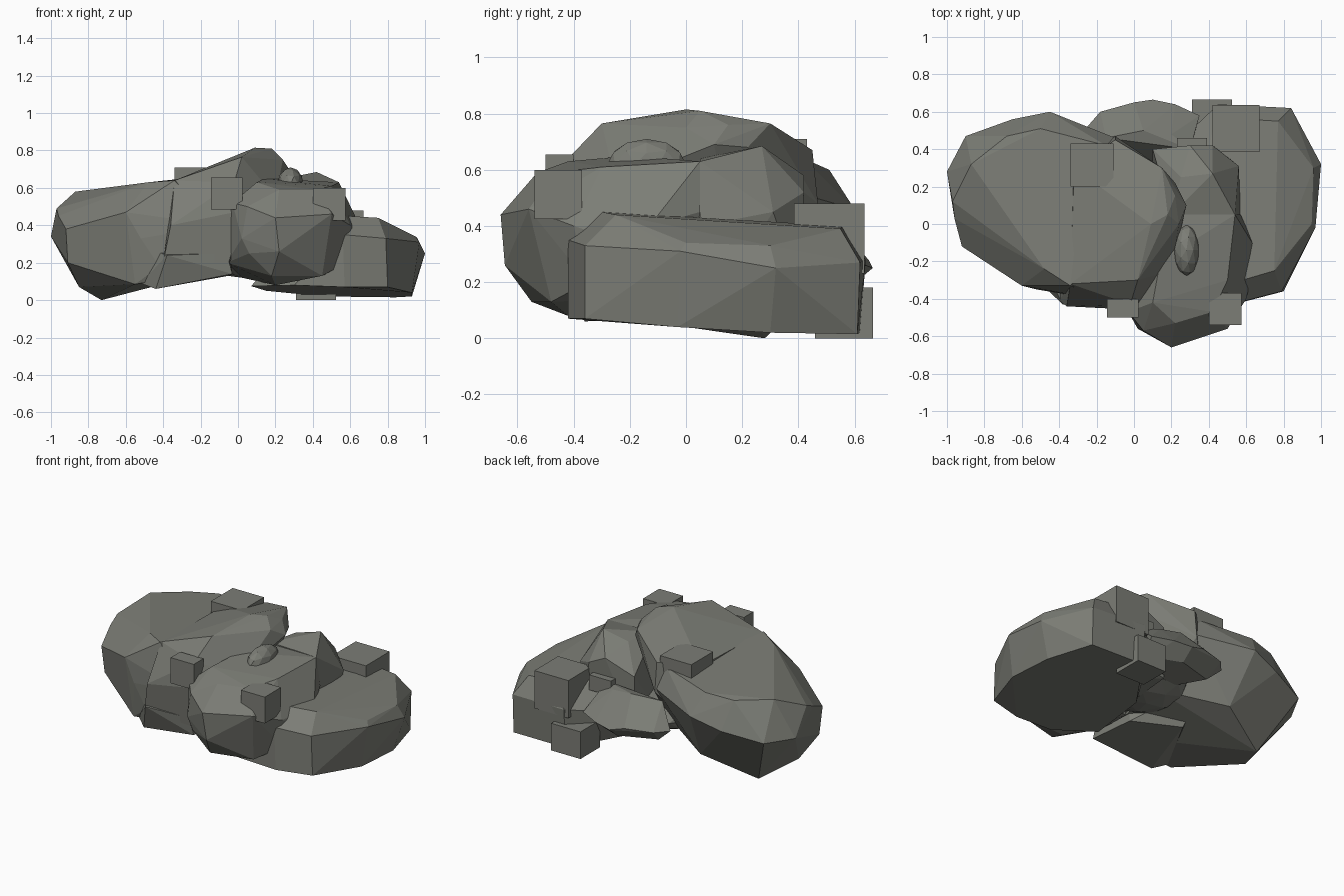
import bpy
import bmesh
from mathutils import Vector

default_cube = bpy.data.objects.get("Cube")
if default_cube:
    bpy.data.objects.remove(default_cube, do_unlink=True)

# One stone colour for the whole pile
stone = bpy.data.materials.new("stone_grey")
stone.use_nodes = True
stone_colour = (0.2, 0.205, 0.18, 1)
stone.diffuse_color = stone_colour
shader = next(node for node in stone.node_tree.nodes if node.type == "BSDF_PRINCIPLED")
shader.inputs["Base Color"].default_value = stone_colour
shader.inputs["Roughness"].default_value = 0.9


def finish(name, bm):
    """Turn a bmesh into a flat shaded stone object."""
    bmesh.ops.recalc_face_normals(bm, faces=bm.faces)
    mesh = bpy.data.meshes.new(name)
    bm.to_mesh(mesh)
    bm.free()
    mesh.materials.append(stone)
    obj = bpy.data.objects.new(name, mesh)
    bpy.context.scene.collection.objects.link(obj)
    return obj


def rock(name, crown, waist, foot):
    """Wrap a chiselled boulder around its top, middle and bottom outlines."""
    bm = bmesh.new()
    for point in crown + waist + foot:
        bm.verts.new(point)
    hull = bmesh.ops.convex_hull(bm, input=bm.verts)
    loose = set(hull["geom_interior"]) | set(hull["geom_unused"])
    bmesh.ops.delete(
        bm,
        geom=[item for item in loose if isinstance(item, bmesh.types.BMVert)],
        context="VERTS",
    )
    bmesh.ops.dissolve_limit(bm, angle_limit=0.06, verts=bm.verts, edges=bm.edges)
    return finish(name, bm)


def pebble(name, centre, size):
    """A small faceted lump filling a gap between the boulders."""
    bm = bmesh.new()
    bmesh.ops.create_icosphere(bm, subdivisions=2, radius=1)
    for vert in bm.verts:
        vert.co = Vector(centre) + vert.co * Vector(size)
    return finish(name, bm)


def block(name, low, high):
    """A box shaped chip between two opposite corners."""
    bm = bmesh.new()
    bmesh.ops.create_cube(bm, size=1)
    low, high = Vector(low), Vector(high)
    bmesh.ops.scale(bm, vec=high - low, verts=bm.verts)
    bmesh.ops.translate(bm, vec=(low + high) / 2, verts=bm.verts)
    return finish(name, bm)


# Large slab boulder, with a ridge rising from its inner side
rock(
    "slab_boulder",
    crown=[(-.48, -.24, .63), (-.34, -.33, .64), (-.2, -.1, .66), (-.15, .42, .64),
           (-.5, .51, .6), (-.68, .47, .58), (-.87, .32, .58), (-.97, .12, .49)],
    waist=[(-1, .28, .34), (-.96, .03, .45), (-.92, -.12, .38), (-.91, -.1, .2),
           (-.6, -.33, .47), (-.52, -.35, .33), (-.1, -.42, .4), (-.1, .46, .5),
           (-.45, .6, .46), (-.65, .56, .4), (-.9, .47, .35)],
    foot=[(-.73, .28, 0), (-.85, .03, .07), (-.55, -.31, .085), (-.42, -.36, .18),
          (-.08, -.38, .17), (0, .2, .2), (-.4, .42, .13)],
)
rock(
    "ridge_boulder",
    crown=[(-.34, -.32, .64), (.02, -.3, .765), (.09, 0, .815), (.18, .05, .81),
           (.22, .15, .76), (.15, .3, .765), (-.1, .45, .67), (-.32, .3, .645)],
    waist=[(-.36, -.44, .4), (-.02, -.43, .63), (.03, -.46, .48), (.2, -.25, .55),
           (.24, 0, .75), (.28, .1, .69), (.22, .22, .68), (-.1, .47, .48)],
    foot=[(-.4, -.41, .2), (-.05, -.43, .2), (0, .2, .2), (-.3, .3, .2)],
)

# Stones showing under the slab
rock(
    "under_boulder",
    crown=[(-.55, -.1, .3), (-.05, -.1, .3), (-.3, .3, .3)],
    waist=[(-.38, -.43, .24), (-.06, -.43, .25)],
    foot=[(-.52, -.3, .09), (-.44, -.36, .06), (-.2, -.4, .11), (-.03, -.42, .14),
          (-.05, -.1, .13), (-.3, .1, .09)],
)
pebble("under_pebble", centre=(.02, .14, .23), size=(.24, .26, .11))

# Rounded boulder at the front
rock(
    "front_boulder",
    crown=[(.1, -.42, .63), (.14, -.2, .65), (.22, -.53, .59), (.42, -.47, .59),
           (.5, -.3, .61), (.54, .05, .63), (.2, .05, .63)],
    waist=[(-.03, -.47, .52), (-.07, -.38, .35), (.05, -.57, .5), (.02, -.56, .33),
           (.2, -.66, .44), (.22, -.645, .26), (.5, -.56, .46), (.6, -.4, .4),
           (.63, -.28, .36), (.65, -.13, .4), (.57, .05, .45)],
    foot=[(-.06, -.38, .2), (.06, -.56, .25), (.18, -.55, .13), (.2, -.42, .08),
          (.45, -.48, .13), (.58, -.35, .2), (.02, -.05, .12), (.5, 0, .15)],
)

# Peaked boulder in the middle
rock(
    "middle_boulder",
    crown=[(.3, .42, .58), (.42, .27, .685), (.25, .25, .64), (.54, .05, .63),
           (.2, .05, .64)],
    waist=[(.56, .31, .45), (.42, .42, .52), (.1, .4, .5), (.57, .05, .4)],
    foot=[(.1, .1, .12), (.5, .1, .12), (.45, .4, .2), (.1, .4, .15)],
)

# Broad low boulder at the side
rock(
    "side_boulder",
    crown=[(.58, -.3, .45), (.75, -.25, .44), (.95, 0, .34), (.96, .3, .33),
           (.77, .55, .39), (.6, .56, .4), (.4, .4, .41), (.4, -.2, .44)],
    waist=[(.56, -.42, .35), (.79, -.36, .33), (1, .32, .25), (.97, -.02, .31),
           (.84, .62, .27), (.45, .64, .28), (.25, .45, .25)],
    foot=[(.07, -.25, .075), (.3, -.42, .08), (.57, -.42, .07), (.8, -.36, .07),
          (.93, -.03, .04), (.93, .3, .02), (.84, .61, .015), (.45, .62, .02),
          (.15, .2, .05)],
)

# Lumpy stone at the back
rock(
    "back_boulder",
    crown=[(-.15, .46, .43), (.05, .5, .44), (.2, .48, .42), (.3, .4, .42)],
    waist=[(-.25, .52, .28), (-.18, .6, .28), (0, .65, .28), (.1, .665, .25),
           (.22, .64, .26), (.35, .58, .27)],
    foot=[(-.15, .5, .19), (.1, .58, .18), (.3, .5, .18), (0, .3, .17), (.25, .2, .16)],
)

# Small stone wedged in the cleft
pebble("cleft_pebble", centre=(.28, -.14, .62), size=(.07, .14, .09))

# Square chips stuck into the boulders
chips = {
    "top_chip": ((-.34, .2, .55), (-.11, .43, .71)),
    "front_chip": ((-.145, -.5, .485), (.025, -.4, .655)),
    "front_boulder_chip": ((.4, -.54, .425), (.575, -.37, .6)),
    "side_chip": ((.42, .385, .23), (.67, .635, .48)),
    "base_chip": ((.31, .46, 0), (.525, .665, .18)),
    "cleft_chip": ((.23, .32, .36), (.39, .46, .46)),
}
for chip_name, (low_corner, high_corner) in chips.items():
    block(chip_name, low_corner, high_corner)
